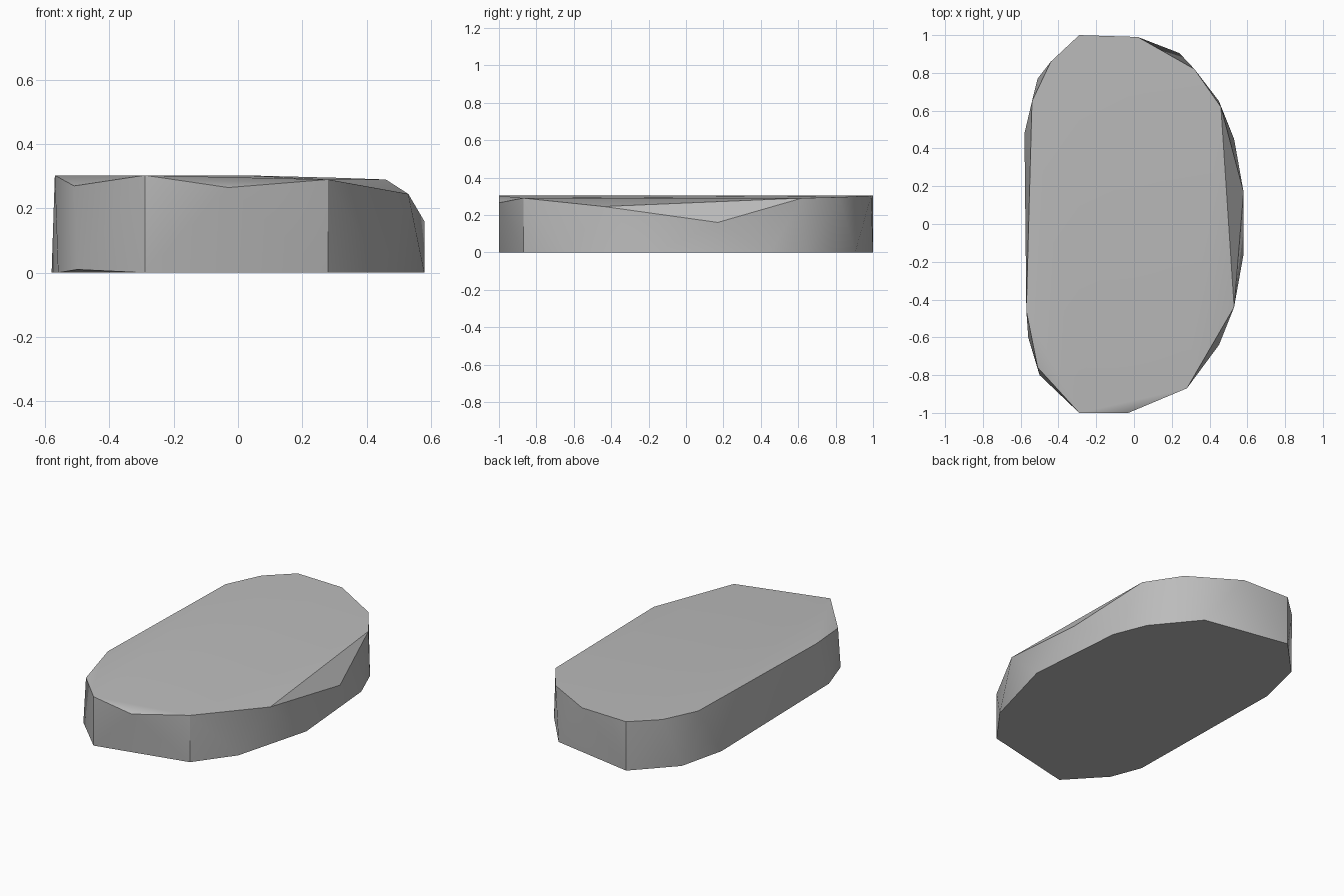
import bpy
import bmesh
from math import radians

cube = bpy.data.objects.get("Cube")
if cube:
    bpy.data.objects.remove(cube, do_unlink=True)

# Stone colour
stone = bpy.data.materials.new("stone grey")
stone.use_nodes = True
grey = (0.5, 0.5, 0.5, 1)
stone.diffuse_color = grey
stone.node_tree.nodes["Principled BSDF"].inputs["Base Color"].default_value = grey

# Outline of the base, counter-clockwise from the front
base_outline = [(-.29, -1), (.28, -.87), (.45, -.64), (.58, -.16), (.53, .45),
                (.45, .65), (.24, .905), (-.29, 1), (-.51, .77), (-.58, .48),
                (-.56, -.6)]
# Flat part of the upper rim
rim_outline = [(-.29, -1), (-.57, -.46), (-.54, .65), (-.44, .86), (-.29, 1), (.02, .99)]
# Worn corners, which sit lower than the rim
worn_corners = [(.32, .82, .295), (.46, .62, .29), (.58, .17, .16), (.53, -.44, .245),
                (.28, -.87, .29), (-.03, -1, .265), (-.51, -.76, .27), (-.5, -.8, .01)]

points = [(x, y, 0) for x, y in base_outline]
points += [(x, y, .303) for x, y in rim_outline]
points += worn_corners

# Chipped stone slab
bm = bmesh.new()
for p in points:
    bm.verts.new(p)
hull = bmesh.ops.convex_hull(bm, input=bm.verts[:])
loose = list({v for v in hull["geom_interior"] + hull["geom_unused"]
              if isinstance(v, bmesh.types.BMVert)})
if loose:
    bmesh.ops.delete(bm, geom=loose, context='VERTS')
bmesh.ops.dissolve_limit(bm, angle_limit=radians(.5), verts=bm.verts[:], edges=bm.edges[:])
bmesh.ops.recalc_face_normals(bm, faces=bm.faces[:])

mesh = bpy.data.meshes.new("stone_slab")
bm.to_mesh(mesh)
bm.free()
mesh.materials.append(stone)
slab = bpy.data.objects.new("stone_slab", mesh)
bpy.context.collection.objects.link(slab)

# Soft sides, crisp rim
bpy.ops.object.select_all(action='DESELECT')
slab.select_set(True)
bpy.context.view_layer.objects.active = slab
bpy.ops.object.shade_smooth_by_angle(angle=radians(30))
